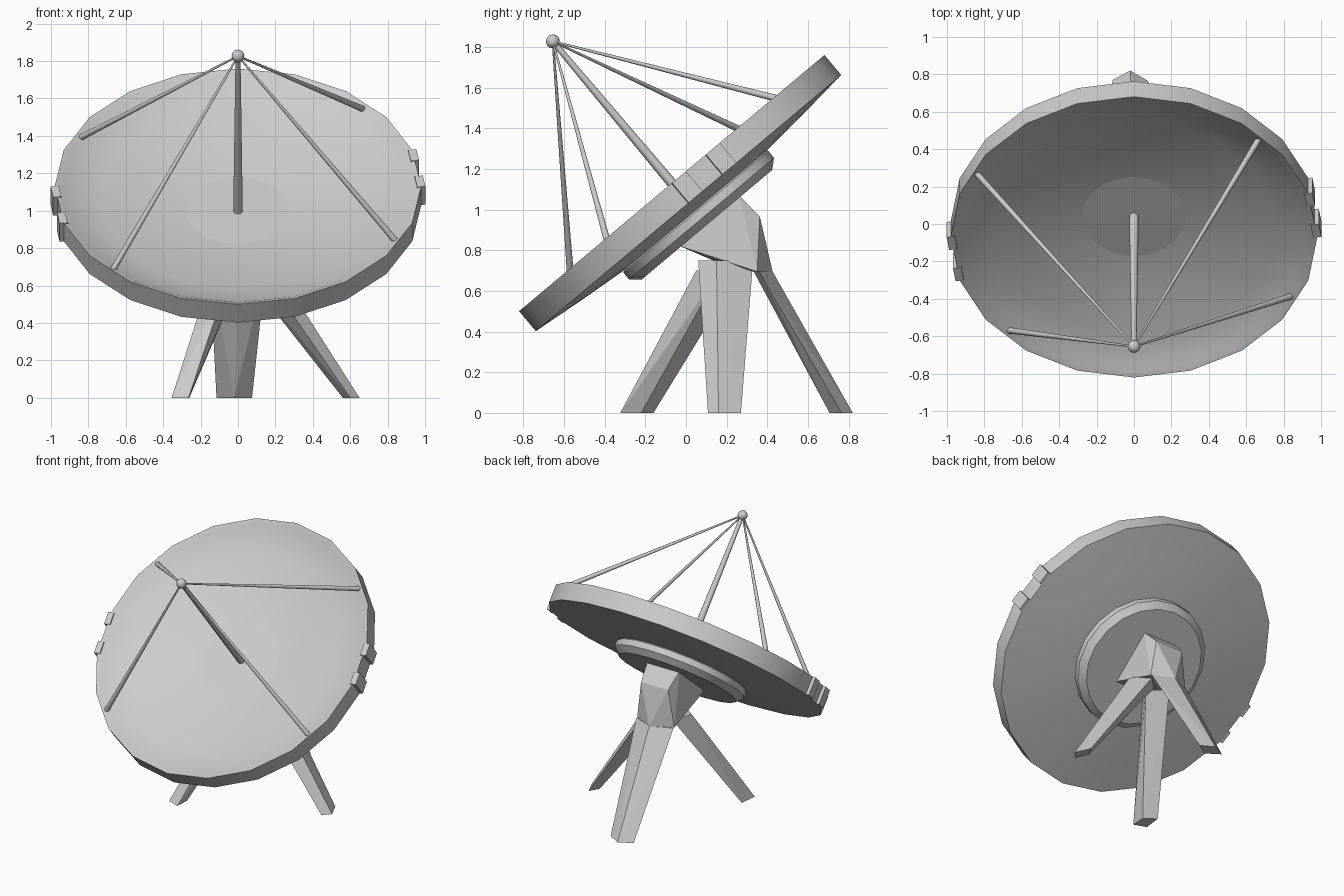
import bpy, bmesh, math
from mathutils import Matrix, Vector

if "Cube" in bpy.data.objects:
    bpy.data.objects.remove(bpy.data.objects["Cube"])

# Dish frame: local z is the dish axis, tilted 40 degrees to the front
TILT = Matrix.Translation((0, -0.07, 1.13)) @ Matrix.Rotation(math.radians(40), 4, 'X')
SIDES = 20


def finish(name, bm, smooth=None):
    bmesh.ops.recalc_face_normals(bm, faces=bm.faces)
    me = bpy.data.meshes.new(name)
    bm.to_mesh(me)
    bm.free()
    ob = bpy.data.objects.new(name, me)
    bpy.context.collection.objects.link(ob)
    if smooth:
        bpy.ops.object.select_all(action='DESELECT')
        ob.select_set(True)
        bpy.context.view_layer.objects.active = ob
        bpy.ops.object.shade_smooth_by_angle(angle=math.radians(smooth))
    return ob


def lathe(name, profile, smooth):
    """Closed solid of revolution about the dish axis; profile runs axis to axis."""
    bm = bmesh.new()
    rings = []
    for r, z in profile:
        if r == 0:
            rings.append([bm.verts.new((0, 0, z))] * SIDES)
        else:
            rings.append([bm.verts.new((r * math.cos(math.tau * i / SIDES),
                                        r * math.sin(math.tau * i / SIDES), z))
                          for i in range(SIDES)])
    for a, b in zip(rings, rings[1:]):
        for i in range(SIDES):
            j = (i + 1) % SIDES
            bm.faces.new(list(dict.fromkeys((a[i], a[j], b[j], b[i]))))
    bm.transform(TILT)
    return finish(name, bm, smooth)


def rod(name, p, q, r1, r2):
    p, q = Vector(p), Vector(q)
    d = q - p
    m = Matrix.Translation((p + q) / 2) @ d.to_track_quat('Z', 'Y').to_matrix().to_4x4()
    bm = bmesh.new()
    bmesh.ops.create_cone(bm, cap_ends=True, segments=10, radius1=r1, radius2=r2,
                          depth=d.length, matrix=TILT @ m)
    return finish(name, bm, 40)


def hull(name, points):
    bm = bmesh.new()
    for p in points:
        bm.verts.new(p)
    res = bmesh.ops.convex_hull(bm, input=bm.verts)
    junk = {g for g in res['geom_interior'] + res['geom_unused']
            if isinstance(g, bmesh.types.BMVert)}
    bmesh.ops.delete(bm, geom=list(junk), context='VERTS')
    bmesh.ops.dissolve_limit(bm, angle_limit=0.03, verts=bm.verts, edges=bm.edges)
    return finish(name, bm)


# Reflector bowl: concave front, straight rim, shallow domed back
lathe("dish", [(0, -0.185), (0.25, -0.175), (0.5, -0.14), (0.75, -0.085), (0.91, -0.04),
               (0.95, -0.012), (0.98, 0), (0.98, -0.128), (0.72, -0.155),
               (0.45, -0.178), (0, -0.195)], 40)

# Bevelled mounting disc behind the bowl
lathe("mount_disc", [(0, -0.17), (0.45, -0.172), (0.465, -0.185), (0.465, -0.228),
                     (0.42, -0.268), (0, -0.268)], 30)

# Pairs of clips on two opposite rim facets
for side, ang in (("right", 9), ("left", 189)):
    for k, t in enumerate((-0.11, 0.11)):
        bm = bmesh.new()
        m = (TILT @ Matrix.Rotation(math.radians(ang), 4, 'Z')
             @ Matrix.Translation((0.968, t, -0.064)) @ Matrix.Diagonal((0.044, 0.09, 0.128, 1)))
        bmesh.ops.create_cube(bm, size=1, matrix=m)
        finish(f"rim_clip_{side}_{k + 1}", bm)

# Feed ball, central feed rod and four stays
APEX = (0, 0, 0.91)
bm = bmesh.new()
bmesh.ops.create_uvsphere(bm, u_segments=16, v_segments=10, radius=0.034,
                          matrix=TILT @ Matrix.Translation(APEX))
finish("feed_ball", bm, 60)
rod("feed_rod", (0, 0, -0.2), APEX, 0.027, 0.014)
for i, ang in enumerate((45, 153, 225, 333)):
    a = math.radians(ang)
    rod(f"stay_{i + 1}", (0.945 * math.cos(a), 0.945 * math.sin(a), -0.02), APEX, 0.017, 0.005)

# Hub: tapers from the disc down to the elbow where the legs meet
collar = [TILT @ Vector((x, u, -0.26)) for x in (-0.13, 0.13) for u in (-0.17, 0.215)]
hull("hub", collar + [(-0.11, 0.363, 0.965), (0.11, 0.363, 0.965),
                      (-0.15, 0.35, 0.695), (0, 0.426, 0.695), (0.15, 0.35, 0.695),
                      (-0.1, 0.14, 0.75), (0.1, 0.14, 0.75), (0, 0.25, 0.70)])

# Three tapered legs with diamond sections: foot corners, then top corners
legs = {
    "back_leg": ([(-0.115, 0.77), (-0.02, 0.82), (0.075, 0.765), (-0.02, 0.706)], 0.695,
                 [(-0.15, 0.36), (0, 0.426), (0.15, 0.36), (0, 0.333)]),
    "right_leg": ([(0.65, 0.16), (0.60, 0.108), (0.56, 0.2), (0.6, 0.27)], 0.75,
                  [(0.17, 0.15), (0.08, 0.06), (-0.03, 0.2), (0.08, 0.33)]),
    "front_leg": ([(-0.355, -0.29), (-0.265, -0.323), (-0.26, -0.22), (-0.34, -0.16)], 0.70,
                  [(-0.13, 0.12), (-0.03, 0.05), (0.04, 0.17), (-0.08, 0.27)]),
}
for name, (foot, top_z, top) in legs.items():
    hull(name, [(x, y, 0) for x, y in foot] + [(x, y, top_z) for x, y in top])
